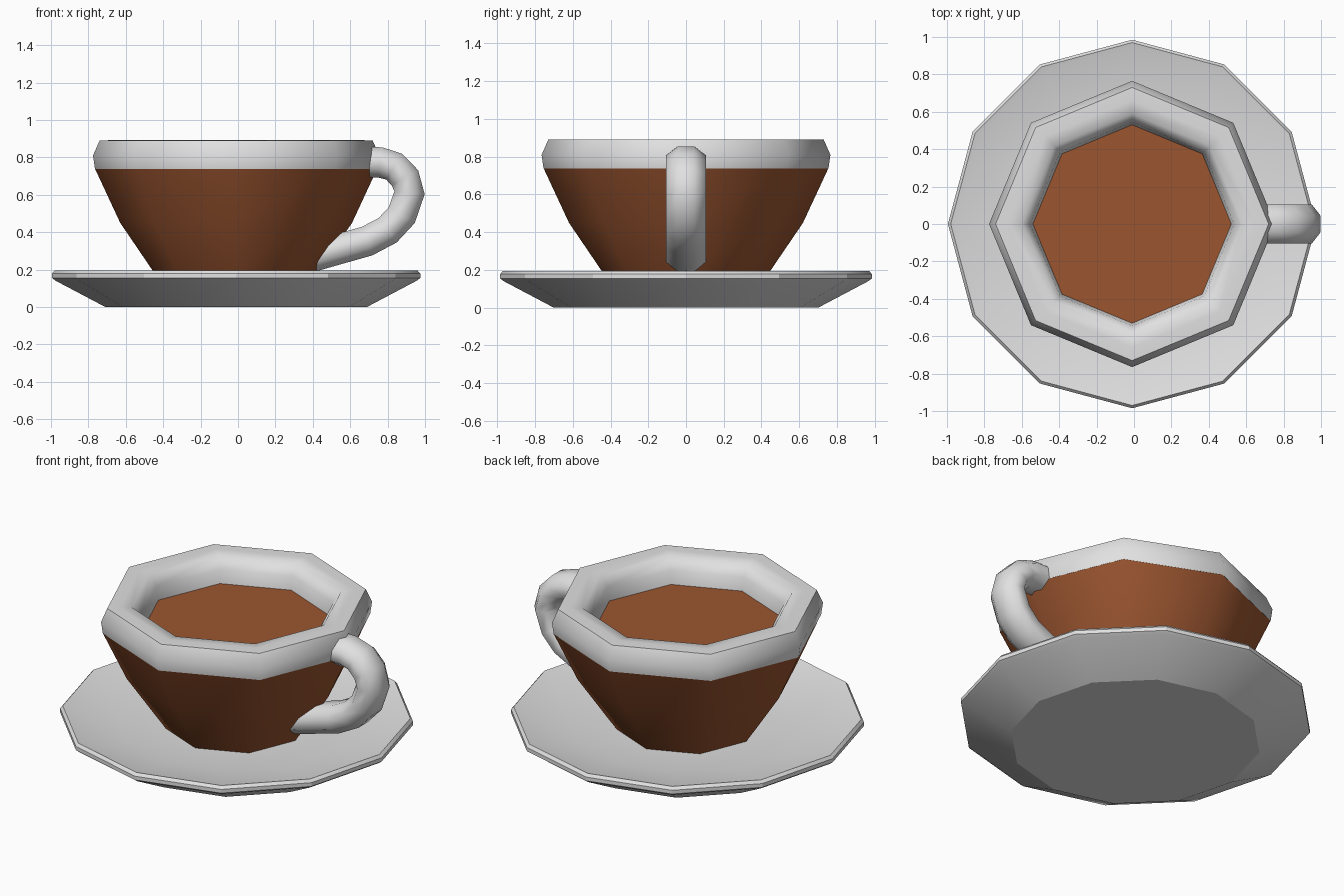
import bpy, bmesh, math
from mathutils import Vector

if "Cube" in bpy.data.objects:
    bpy.data.objects.remove(bpy.data.objects["Cube"])

CX = -0.01  # axis of cup and saucer


def material(name, rgb):
    m = bpy.data.materials.new(name)
    m.diffuse_color = (*rgb, 1)
    m.use_nodes = True
    m.node_tree.nodes["Principled BSDF"].inputs["Base Color"].default_value = m.diffuse_color
    return m


WHITE = material("white_china", (0.75, 0.75, 0.75))
BROWN = material("coffee_brown", (0.33, 0.092, 0.03))


def finish(name, bm, mat, angle):
    bmesh.ops.recalc_face_normals(bm, faces=bm.faces)
    me = bpy.data.meshes.new(name)
    bm.to_mesh(me)
    bm.free()
    me.materials.append(mat)
    me.shade_smooth()
    me.set_sharp_from_angle(angle=math.radians(angle))
    ob = bpy.data.objects.new(name, me)
    bpy.context.collection.objects.link(ob)
    return ob


def skin(bm, rings, closed=False):
    n = len(rings[0])
    pairs = list(zip(rings, rings[1:]))
    if closed:
        pairs.append((rings[-1], rings[0]))
    for a, b in pairs:
        for i in range(n):
            j = (i + 1) % n
            bm.faces.new((a[i], a[j], b[j], b[i]))
    if not closed:
        bm.faces.new(rings[0])
        bm.faces.new(rings[-1])


def lathe(name, profile, sides, mat, angle, closed=False):
    bm = bmesh.new()
    rings = []
    for r, z in profile:
        rings.append([bm.verts.new((CX + r * math.cos(2 * math.pi * k / sides),
                                    r * math.sin(2 * math.pi * k / sides), z))
                      for k in range(sides)])
    skin(bm, rings, closed)
    return finish(name, bm, mat, angle)


# Saucer: twelve-sided shallow dish
lathe("saucer", [(0.70, 0), (0.965, 0.14), (0.985, 0.155), (0.985, 0.178),
                 (0.97, 0.195), (0.945, 0.188), (0.66, 0.132), (0.3, 0.125)],
      12, WHITE, 25)

# Cup body: octagonal bowl, its flat top is the drink
lathe("cup_body", [(0.38, 0.10), (0.45, 0.20), (0.62, 0.45), (0.755, 0.74)],
      8, BROWN, 50)

# Thick rounded rim
lathe("cup_rim", [(0.755, 0.738), (0.765, 0.81), (0.73, 0.89), (0.66, 0.892),
                  (0.59, 0.885), (0.545, 0.82), (0.53, 0.738)],
      8, WHITE, 65, closed=True)

# Handle: eight-sided oval tube swept along a bent path
path = [(0.66, 0.775), (0.76, 0.773), (0.835, 0.75), (0.893, 0.69),
        (0.917, 0.61), (0.875, 0.49), (0.80, 0.41), (0.69, 0.352),
        (0.48, 0.293), (0.40, 0.27)]
pts = [Vector((x, 0, z)) for x, z in path]
bm = bmesh.new()
rings = []
for i, p in enumerate(pts):
    t = (pts[min(i + 1, len(pts) - 1)] - pts[max(i - 1, 0)]).normalized()
    n = Vector((t.z, 0, -t.x))
    ring = []
    for k in range(8):
        a = math.pi / 8 + k * math.pi / 4
        ring.append(bm.verts.new(p + n * (0.088 * math.cos(a))
                                 + Vector((0, 0.1136 * math.sin(a), 0))))
    rings.append(ring)
skin(bm, rings)
finish("cup_handle", bm, WHITE, 60)
